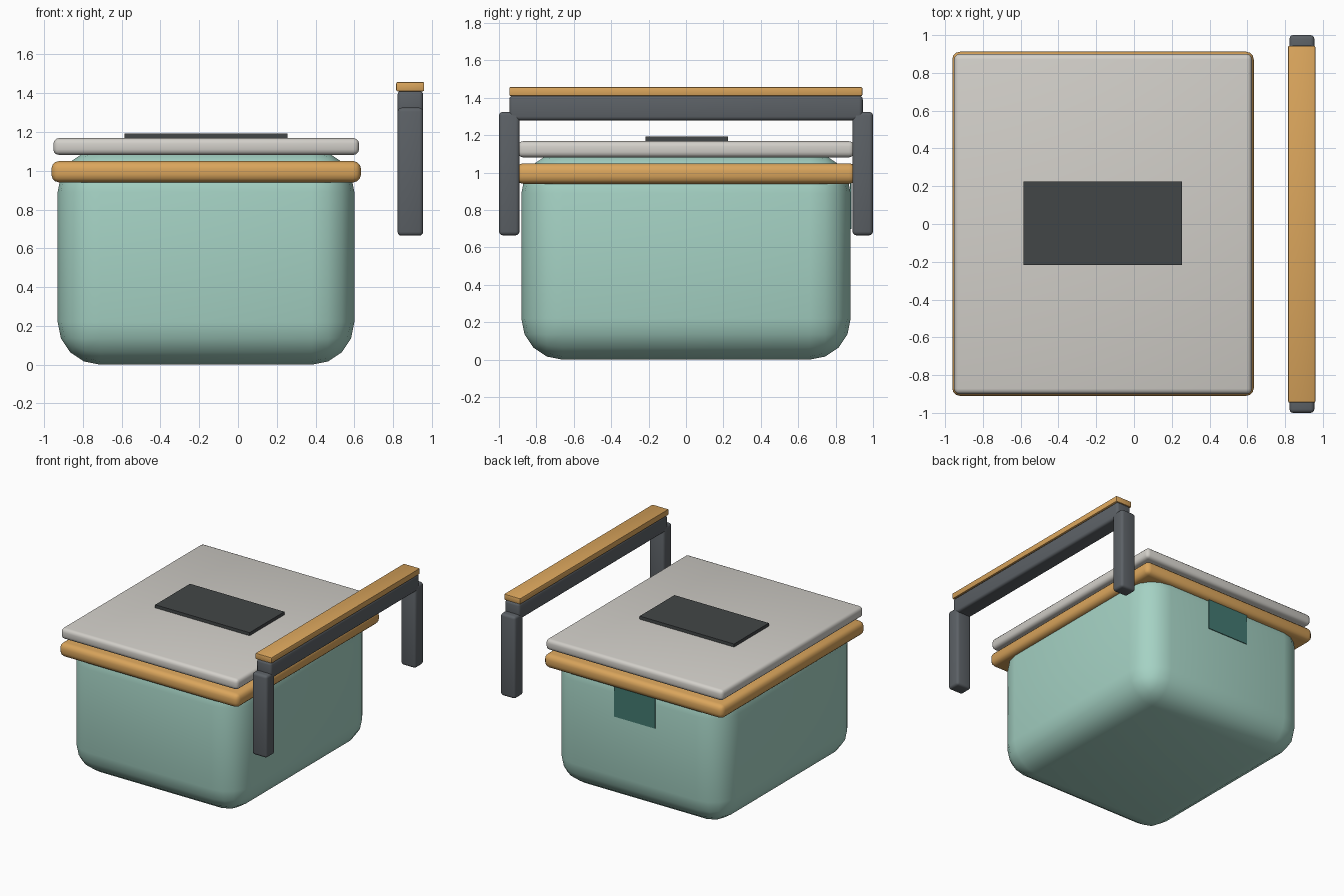
import bpy, bmesh, math

if "Cube" in bpy.data.objects:
    bpy.data.objects.remove(bpy.data.objects["Cube"])


def srgb(r, g, b):
    return tuple(((c / 255 + 0.055) / 1.055) ** 2.4 for c in (r, g, b)) + (1.0,)


def material(name, r, g, b):
    m = bpy.data.materials.new(name)
    m.diffuse_color = srgb(r, g, b)
    m.use_nodes = True
    m.node_tree.nodes["Principled BSDF"].inputs["Base Color"].default_value = m.diffuse_color
    return m


mint = material("mint", 165, 210, 196)
wood = material("tan wood", 218, 165, 92)
stone = material("pale stone", 210, 207, 201)
grey = material("slate grey", 92, 97, 102)
charcoal = material("charcoal", 66, 70, 71)
teal = material("dark teal", 68, 122, 114)


def box(name, x, y, z, mat, bevel=0.0, segments=3):
    """Box from (min, max) ranges, with rounded edges."""
    bm = bmesh.new()
    bmesh.ops.create_cube(bm, size=1)
    for v in bm.verts:
        v.co = [r[0] if c < 0 else r[1] for c, r in zip(v.co, (x, y, z))]
    if bevel:
        bmesh.ops.bevel(bm, geom=bm.edges[:], offset=bevel, segments=segments,
                        profile=0.5, affect='EDGES')
    me = bpy.data.meshes.new(name)
    bm.to_mesh(me)
    bm.free()
    me.materials.append(mat)
    ob = bpy.data.objects.new(name, me)
    bpy.context.collection.objects.link(ob)
    if bevel:
        bpy.ops.object.select_all(action='DESELECT')
        ob.select_set(True)
        bpy.context.view_layer.objects.active = ob
        bpy.ops.object.shade_smooth_by_angle(angle=math.radians(40))
    return ob


# Rounded tub with rim, lid and the dark panel on the lid
box("tub", (-0.93, 0.60), (-0.88, 0.88), (0.0, 1.11), mint, 0.22, 4)
box("rim", (-0.962, 0.634), (-0.91, 0.912), (0.94, 1.05), wood, 0.04)
box("lid", (-0.952, 0.624), (-0.90, 0.90), (1.082, 1.168), stone, 0.028)
box("lid_panel", (-0.585, 0.255), (-0.217, 0.225), (1.165, 1.193), charcoal)

# Thin plate on the back wall, just below the rim
box("back_plate", (-0.345, 0.02), (0.878, 0.886), (0.70, 0.945), teal)

# Handle: two uprights, cross bar and wooden grip
for side, y in (("front", (-1.0, -0.89)), ("back", (0.89, 1.0))):
    box(side + "_handle_upright", (0.823, 0.955), y, (0.665, 1.325), grey, 0.02)
box("handle_cross_bar", (0.823, 0.955), (-0.945, 0.945), (1.28, 1.412), grey, 0.02)
box("handle_grip", (0.816, 0.96), (-0.945, 0.943), (1.41, 1.457), wood, 0.006, 2)
